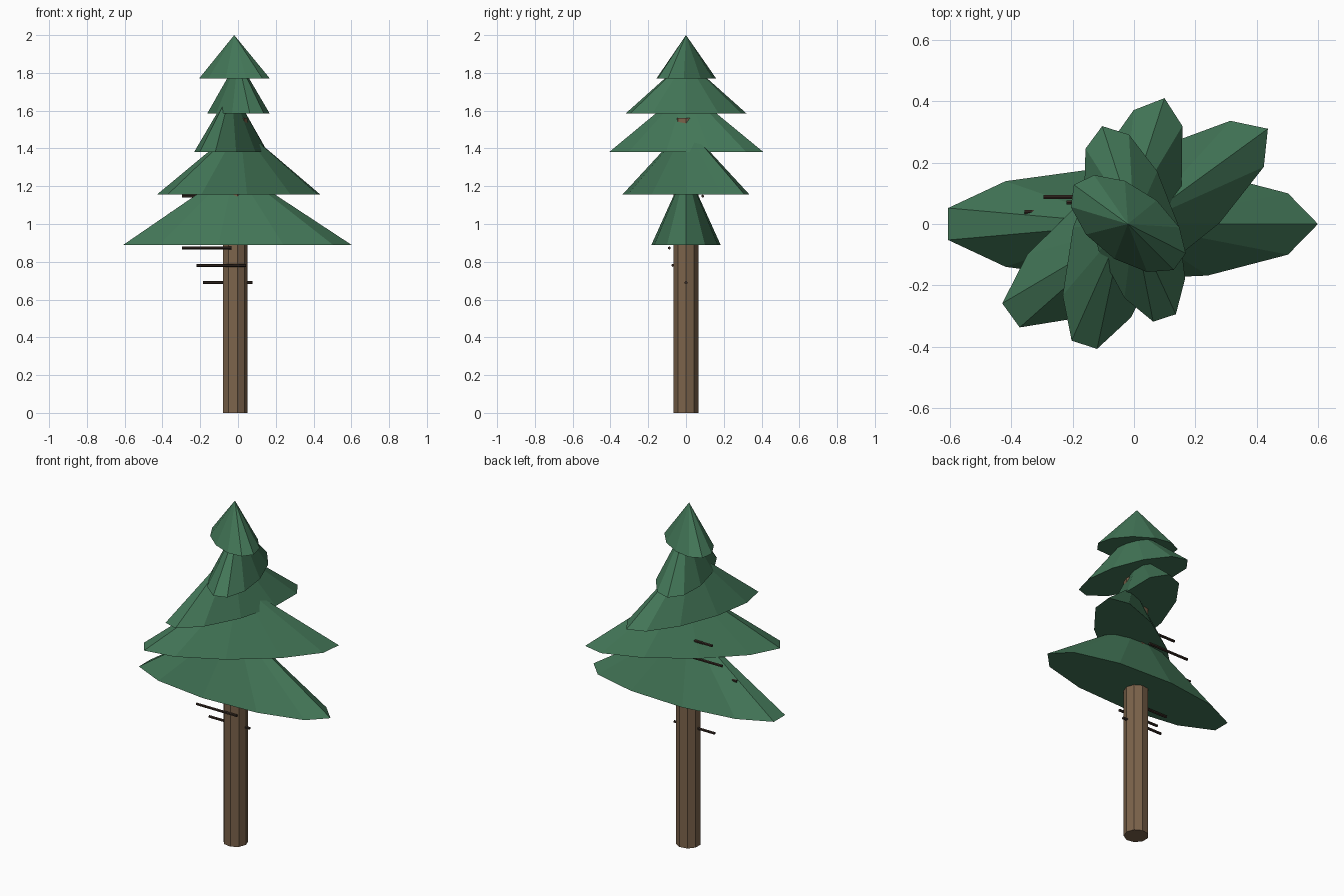
import bpy, math

if "Cube" in bpy.data.objects:
    bpy.data.objects.remove(bpy.data.objects["Cube"])

def material(name, color):
    m = bpy.data.materials.new(name)
    m.diffuse_color = (*color, 1)
    m.use_nodes = True
    m.node_tree.nodes["Principled BSDF"].inputs["Base Color"].default_value = m.diffuse_color
    return m

bark = material("bark", (0.20, 0.125, 0.07))
twig = material("dead_twig", (0.035, 0.022, 0.016))
needles = material("needles", (0.055, 0.18, 0.095))

def cone(name, sides, r1, r2, depth, loc, mat, rot=(0, 0, 0), scale=(1, 1, 1), turn=0):
    """Capped cone with its first corner on local +x."""
    bpy.ops.mesh.primitive_cone_add(vertices=sides, radius1=r1, radius2=r2, depth=depth)
    ob = bpy.context.object
    ob.name = name
    me = ob.data
    # turn the first corner from +y to +x
    for v in me.vertices:
        x, y, z = v.co
        v.co = (y, -x, z)
    ob.location, ob.rotation_euler, ob.scale = loc, rot, scale
    me.materials.append(mat)
    return ob

CX = -0.0156

# trunk
cone("trunk", 9, 0.067, 0.067, 1.56, (CX, 0, 0.78), bark)

# foliage tiers: base z, height, long radius, short radius, x centre
tiers = [
    (0.89, 0.405, 0.616, 0.185, CX),
    (1.155, 0.365, 0.529, 0.172, 0.009),
    (1.38, 0.338, 0.432, 0.155, -0.034),
    (1.586, 0.285, 0.336, 0.138, 0.0),
    (1.77, 0.23, 0.218, 0.119, -0.02),
]
for i, (z, h, a, b, x) in enumerate(tiers):
    cone(f"foliage_tier_{i + 1}", 11, 1, 0, h, (x, 0, z + h / 2), needles,
         rot=(0, 0, math.radians(36 * i)), scale=(a, b, 1))

# dead twigs spiralling up, all lying along x
for i in range(7):
    t = math.tau * i / 7
    cone(f"twig_{i + 1}", 6, 0.008, 0.008, 0.262,
         (-0.145 + 0.09 * math.cos(t), -0.09 * math.sin(t), 0.69 + 0.0915 * i),
         twig, rot=(0, math.pi / 2, 0))
